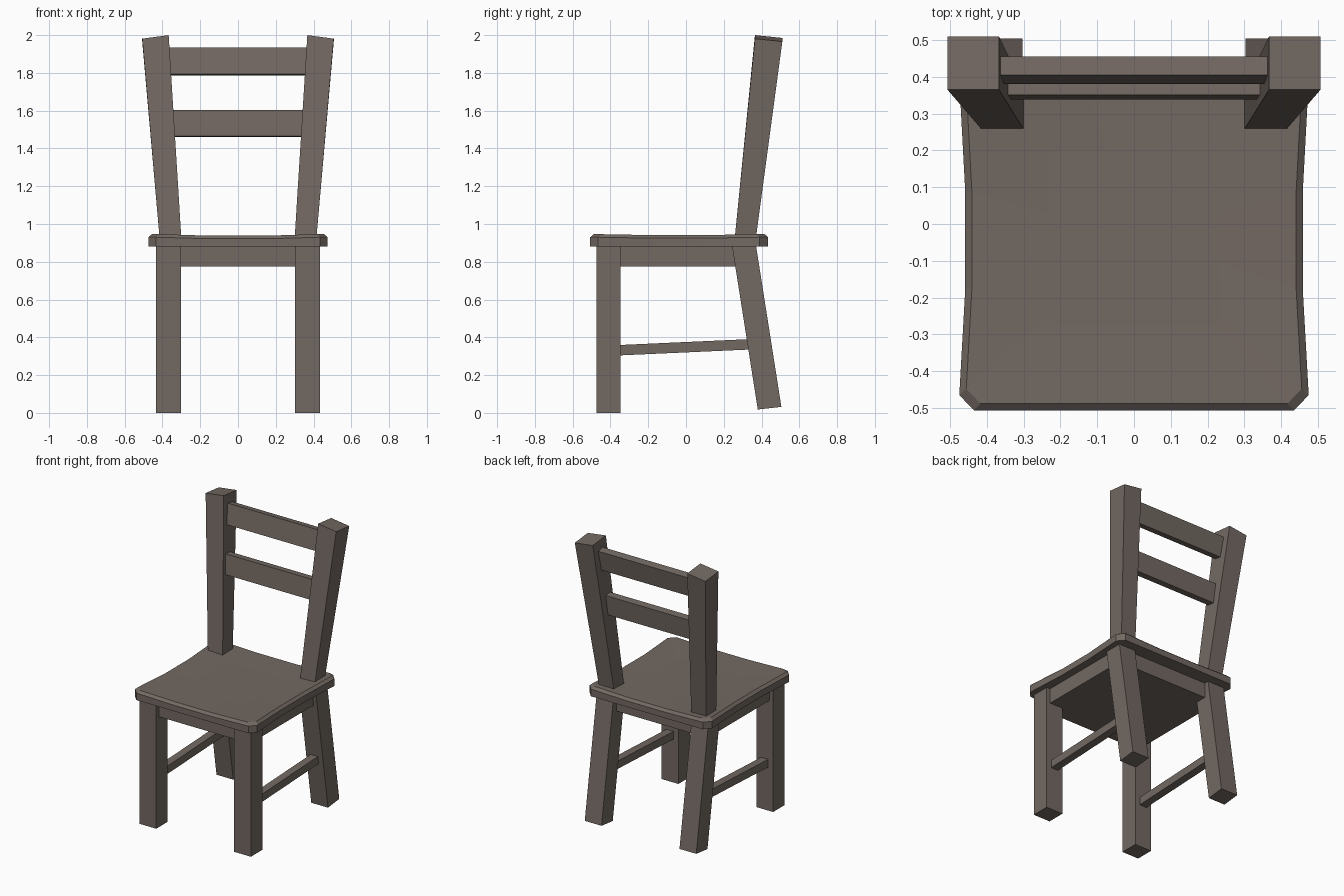
import bpy, bmesh

if "Cube" in bpy.data.objects:
    bpy.data.objects.remove(bpy.data.objects["Cube"])

wood = bpy.data.materials.new("wood")
wood.diffuse_color = (0.17, 0.14, 0.122, 1)
wood.use_nodes = True
wood.node_tree.nodes["Principled BSDF"].inputs["Base Color"].default_value = wood.diffuse_color


def loft(name, rings, mirror=False):
    """Skin a stack of equal-length rings, cap both ends."""
    bm = bmesh.new()
    loops = [[bm.verts.new(p) for p in ring] for ring in rings]
    n = len(loops[0])
    for a, b in zip(loops, loops[1:]):
        for i in range(n):
            j = (i + 1) % n
            bm.faces.new((a[i], a[j], b[j], b[i]))
    bm.faces.new(loops[0][::-1])
    bm.faces.new(loops[-1])
    bmesh.ops.recalc_face_normals(bm, faces=bm.faces)
    me = bpy.data.meshes.new(name)
    bm.to_mesh(me)
    bm.free()
    me.materials.append(wood)
    ob = bpy.data.objects.new(name, me)
    bpy.context.collection.objects.link(ob)
    if mirror:
        ob.modifiers.new("mirror", 'MIRROR')
    return ob


def rect(x0, x1, y0, y1, z):
    return [(x0, y0, z), (x1, y0, z), (x1, y1, z), (x0, y1, z)]


# Straight front legs
loft("front_leg", [rect(0.303, 0.433, -0.475, -0.348, 0),
                   rect(0.303, 0.433, -0.475, -0.348, 0.89)], True)

# Raked rear legs, cut square to their axis
loft("rear_leg", [
    [(0.303, 0.38, 0.018), (0.433, 0.38, 0.018), (0.433, 0.505, 0.032), (0.303, 0.505, 0.032)],
    rect(0.303, 0.433, 0.243, 0.370, 0.89)], True)

# Splayed back posts, thicker toward the top
loft("back_post", [
    rect(0.300, 0.415, 0.258, 0.370, 0.925),
    [(0.367, 0.365, 2.0), (0.507, 0.365, 1.981), (0.507, 0.51, 1.966), (0.367, 0.51, 1.985)]], True)

# Seat: waisted outline with clipped corners, bevelled rim and shallow dish
half = [(0.15, -0.507, 0.938), (0.435, -0.507, 0.946), (0.475, -0.465, 0.946),
        (0.459, -0.18, 0.941), (0.459, 0.09, 0.941), (0.475, 0.39, 0.946),
        (0.435, 0.435, 0.946), (0.15, 0.435, 0.938)]
outline = half + [(-x, y, z) for x, y, z in reversed(half)]
CY = -0.036


def seat_ring(s, dz=0.0, z=None):
    return [(x * s, CY + (y - CY) * s, h + dz if z is None else z) for x, y, h in outline]


loft("seat", [seat_ring(1, z=0.88), seat_ring(1, -0.016), seat_ring(0.96),
              seat_ring(0.5, z=0.935)])

# Solid apron block under the seat
loft("apron", [rect(-0.405, 0.405, -0.445, 0.34, 0.775),
               rect(-0.405, 0.405, -0.445, 0.34, 0.885)])

# Side stretchers rising toward the rear
loft("side_stretcher", [
    [(x, -0.36, z) for x, z in ((0.34, 0.304), (0.395, 0.304), (0.395, 0.359), (0.34, 0.359))],
    [(x, 0.35, z) for x, z in ((0.34, 0.336), (0.395, 0.336), (0.395, 0.391), (0.34, 0.391))]], True)

# Tilted back slats: (half width, y/z of front bottom, front top, thickness)
for name, w, (y0, z0), (y1, z1), t in (
        ("upper_slat", 0.37, (0.381, 1.794), (0.405, 1.934), 0.051),
        ("lower_slat", 0.35, (0.338, 1.465), (0.351, 1.604), 0.051)):
    drop = t * (y1 - y0) / (z1 - z0)
    prof = [(y0, z0), (y1, z1), (y1 + t, z1 - drop), (y0 + t, z0 - drop)]
    loft(name, [[(-w, y, z) for y, z in prof], [(w, y, z) for y, z in prof]])
